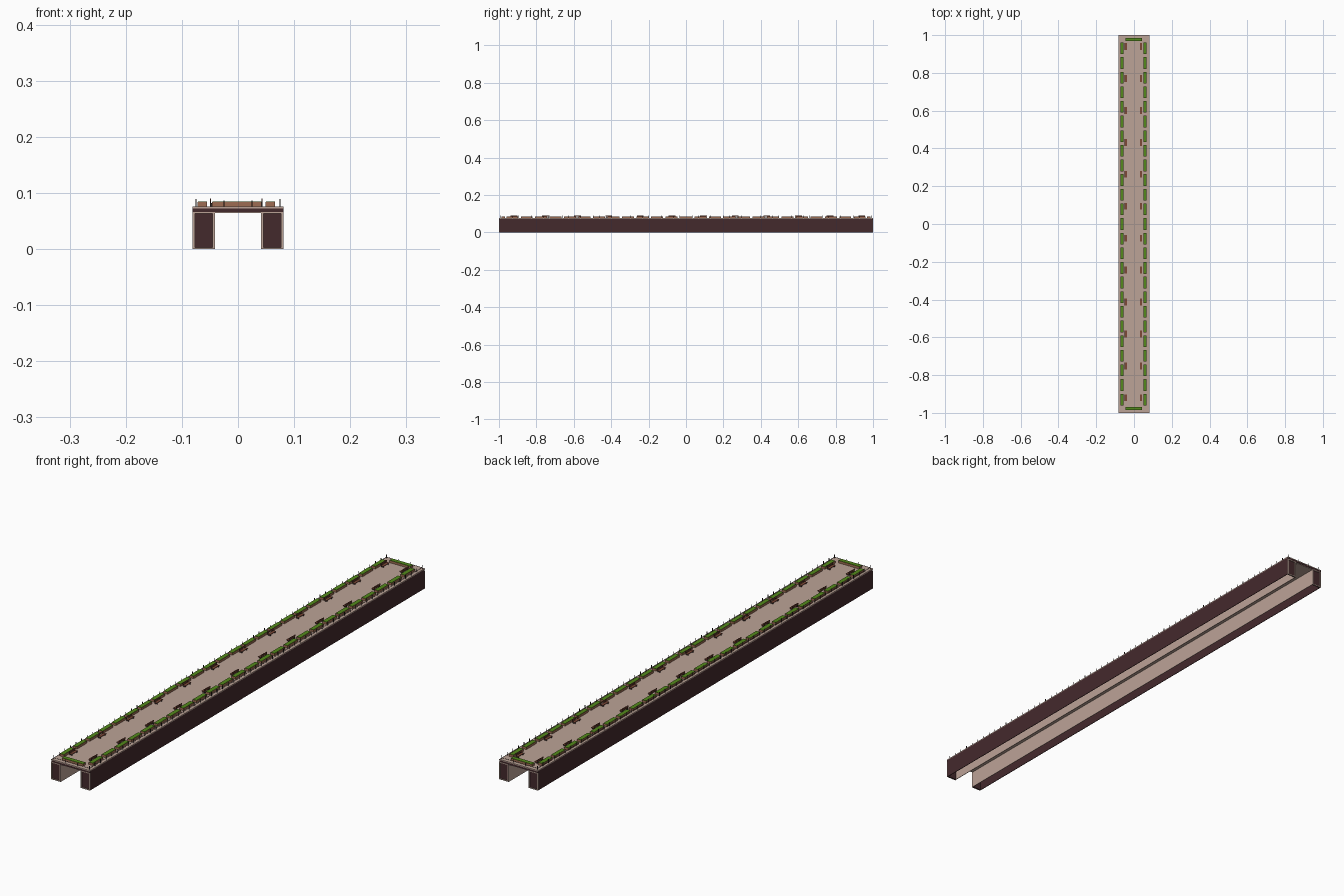
import bpy, bmesh

if "Cube" in bpy.data.objects:
    bpy.data.objects.remove(bpy.data.objects["Cube"])

def mat(name, r, g, b):
    lin = lambda c: ((c / 255 + 0.055) / 1.055) ** 2.4
    m = bpy.data.materials.new(name)
    m.diffuse_color = (lin(r), lin(g), lin(b), 1)
    m.use_nodes = True
    m.node_tree.nodes["Principled BSDF"].inputs["Base Color"].default_value = m.diffuse_color
    return m

STONE = mat("pale stone", 188, 163, 151)
DARK = mat("dark brown wall", 68, 41, 44)
GREEN = mat("hedge green", 84, 138, 28)
POT = mat("planter brown", 158, 108, 82)
WOOD = mat("bench wood", 125, 72, 55)
METAL = mat("dark metal", 50, 38, 36)


def boxes(name, material, items):
    """One object made of boxes given as (x0, x1, y0, y1, z0, z1)."""
    bm = bmesh.new()
    for x0, x1, y0, y1, z0, z1 in items:
        vs = bmesh.ops.create_cube(bm, size=1)["verts"]
        for v in vs:
            v.co.x = x0 if v.co.x < 0 else x1
            v.co.y = y0 if v.co.y < 0 else y1
            v.co.z = z0 if v.co.z < 0 else z1
    me = bpy.data.meshes.new(name)
    bm.to_mesh(me)
    bm.free()
    me.materials.append(material)
    ob = bpy.data.objects.new(name, me)
    bpy.context.collection.objects.link(ob)
    return ob


def both(items, cx=0.0):
    """Mirror boxes across x = cx."""
    return items + [(2 * cx - b, 2 * cx - a, c, d, e, f) for a, b, c, d, e, f in items]


def ends(items):
    """Mirror boxes across y = 0."""
    return items + [(a, b, -d, -c, e, f) for a, b, c, d, e, f in items]


# Hollow side walls, open underneath
boxes("outer_walls", DARK, both([(0.079, 0.081, -0.997, 0.997, 0, 0.066)]))
boxes("inner_walls", STONE, both([(0.041, 0.043, -0.997, 0.997, 0, 0.066)]))
boxes("wall_end_panels", DARK, both(ends([(0.043, 0.079, 0.994, 0.997, 0, 0.066)])))
boxes("wall_end_frames", STONE, both(ends([
    (0.0765, 0.081, 0.997, 1.0, 0, 0.066),
    (0.041, 0.0455, 0.997, 1.0, 0, 0.066),
    (0.0455, 0.0765, 0.997, 1.0, 0, 0.003),
    (0.0455, 0.0765, 0.997, 1.0, 0.063, 0.066)])))

# Deck: underside, dark edge band and stone paving
boxes("deck_underside", STONE, [(-0.079, 0.079, -0.998, 0.998, 0.064, 0.067)])
boxes("deck_edge_band", DARK, [(-0.081, 0.081, -0.999, 0.999, 0.066, 0.072)])
boxes("deck_paving", STONE, [(-0.081, 0.081, -1.0, 1.0, 0.072, 0.0755)])

# Planters with clipped hedges level with the rims, along the sides and ends
CX = -0.003
N, P = 25, 0.0775
plots = []
for i in range(N):
    y = (i - (N - 1) / 2) * P
    plots.append((CX + 0.052, CX + 0.069, y - 0.031, y + 0.031))
plots += [(2 * CX - b, 2 * CX - a, c, d) for a, b, c, d in plots]
plots += [(-0.046, 0.042, 0.969, 0.986), (-0.046, 0.042, -0.986, -0.969)]
boxes("planters", POT, [(a, b, c, d, 0.0755, 0.0835) for a, b, c, d in plots])
boxes("hedges", GREEN, [(a + .0005, b - .0005, c + .0005, d - .0005, 0.0835, 0.0848)
                        for a, b, c, d in plots])

# Benches facing the middle of the deck
seats, legs = [], []
for i in range(12):
    y = -0.92 + i * 0.169
    seats += [(CX + 0.034, CX + 0.045, y - 0.018, y + 0.018, 0.0805, 0.082),
              (CX + 0.045, CX + 0.0465, y - 0.018, y + 0.018, 0.0845, 0.09)]
    for s in (-0.014, 0.014):
        legs += [(CX + 0.035, CX + 0.0465, y + s - 0.001, y + s + 0.001, 0.0755, 0.0805),
                 (CX + 0.045, CX + 0.0465, y + s - 0.001, y + s + 0.001, 0.0805, 0.0845)]
boxes("bench_slats", WOOD, both(seats, CX))
boxes("bench_legs", METAL, both(legs, CX))

# Railing posts around the deck
R, E, T = 0.0745, 0.993, 0.0008
posts = []
for i in range(61):
    y = -E + i * 2 * E / 60
    posts.append((R - T, R + T, y - T, y + T, 0.0755, 0.089))
posts = both(posts)
for i in (-1, 1):
    x = i * R / 3
    posts += ends([(x - T, x + T, E - T, E + T, 0.0755, 0.086)])
boxes("railing_posts", METAL, posts)
boxes("railing_side_rails", METAL, both([(R - .0004, R + .0004, -E, E, 0.0797, 0.0803)]))
boxes("railing_end_rails", METAL, ends([(-R, R, E - .0004, E + .0004, 0.0797, 0.0803)]))
